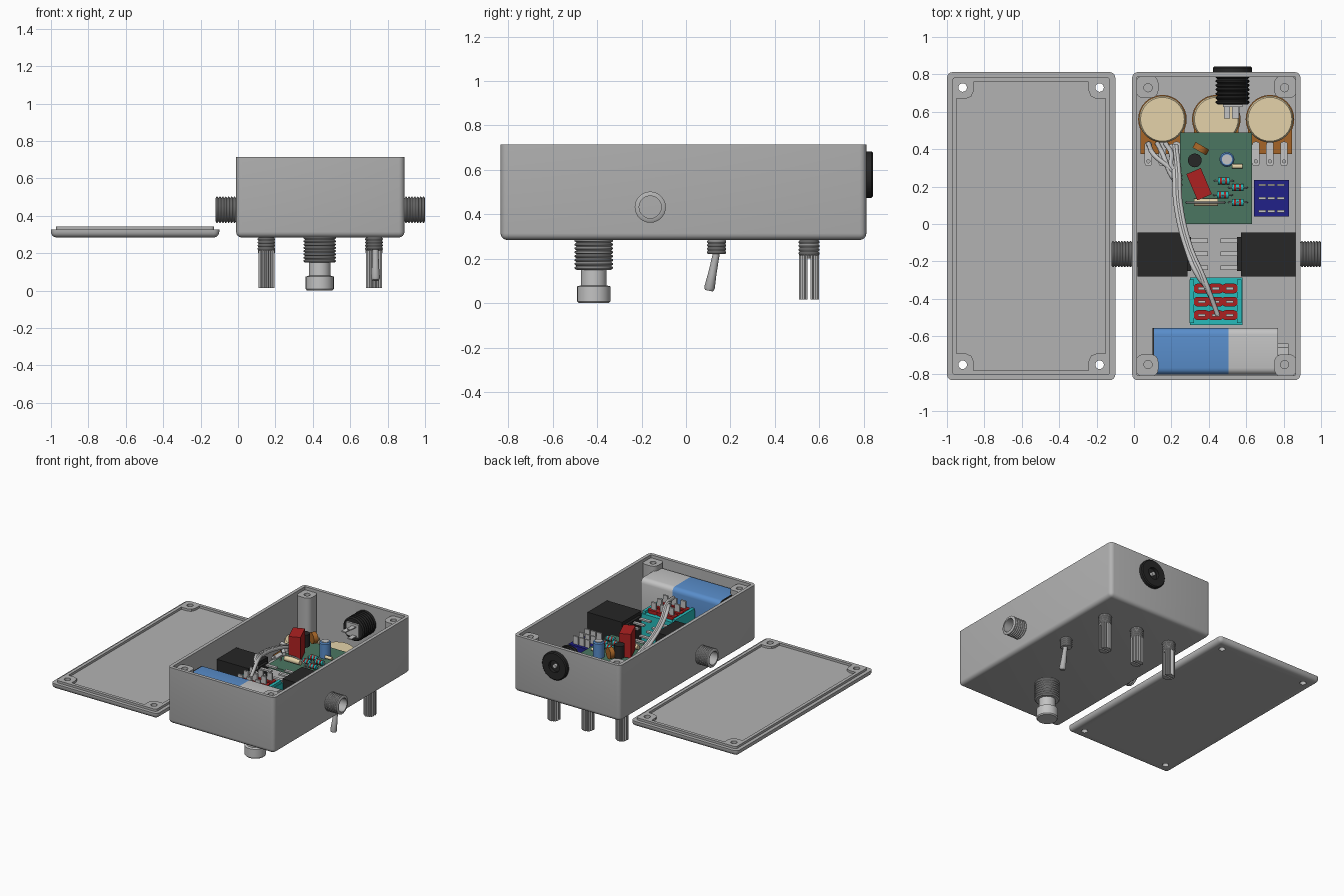
import bpy, bmesh
from math import sin, cos, pi, radians
from mathutils import Vector, Matrix

if "Cube" in bpy.data.objects:
    bpy.data.objects.remove(bpy.data.objects["Cube"])
made = []


def material(name, *rgb):
    m = bpy.data.materials.new(name)
    m.use_nodes = True
    m.diffuse_color = (*rgb, 1)
    m.node_tree.nodes["Principled BSDF"].inputs["Base Color"].default_value = (*rgb, 1)
    return m


grey = material("cast grey", .45, .45, .45)
silver = material("light grey", .55, .55, .55)
black = material("black plastic", .02, .02, .02)
green = material("board green", .07, .18, .12)
blue = material("battery blue", .1, .27, .6)
navy = material("navy", .015, .015, .25)
cream = material("cream", .78, .65, .4)
red = material("red", .42, .015, .015)
teal = material("teal", .02, .5, .5)
brown = material("orange brown", .38, .13, .02)


def add(name, bm, mat):
    bmesh.ops.recalc_face_normals(bm, faces=bm.faces[:])
    me = bpy.data.meshes.new(name)
    bm.to_mesh(me)
    bm.free()
    ob = bpy.data.objects.new(name, me)
    me.materials.append(mat)
    bpy.context.collection.objects.link(ob)
    made.append(ob)
    return ob


def cube(lo, hi):
    bm = bmesh.new()
    bmesh.ops.create_cube(bm, size=1)
    lo, hi = Vector(lo), Vector(hi)
    for v in bm.verts:
        v.co = (lo + hi) / 2 + v.co * (hi - lo)
    return bm


def round_edges(bm, rule, r):
    es = [e for e in bm.edges if rule(*[v.co for v in e.verts])]
    bmesh.ops.bevel(bm, geom=es, offset=r, segments=4, profile=.5, affect='EDGES')


def box(name, lo, hi, mat, turn=0, along=None, r=.02):
    """Box, optionally rounded along one axis and turned about z."""
    bm = cube(lo, hi)
    if along is not None:
        round_edges(bm, lambda a, b: abs(a[along] - b[along]) > 1e-4, r)
    c = (Vector(lo) + Vector(hi)) / 2
    bmesh.ops.rotate(bm, verts=bm.verts, cent=c, matrix=Matrix.Rotation(radians(turn), 3, 'Z'))
    return add(name, bm, mat)


def lathe(name, profile, at, axis, mat, seg=24, tube=False):
    """Spin (radius, height) points about an axis; a tube joins its ends."""
    bm = bmesh.new()
    q = Vector(axis).to_track_quat('Z', 'Y')
    rings = [[bm.verts.new(Vector(at) + q @ Vector((r * cos(2 * pi * i / seg), r * sin(2 * pi * i / seg), h)))
              for i in range(seg)] for r, h in profile]
    pairs = list(zip(rings, rings[1:]))
    if tube:
        pairs.append((rings[-1], rings[0]))
    else:
        bm.faces.new(rings[0])
        bm.faces.new(rings[-1])
    for a, b in pairs:
        for i in range(seg):
            j = (i + 1) % seg
            bm.faces.new((a[i], a[j], b[j], b[i]))
    return add(name, bm, mat)


def rod(name, r, length, at, axis, mat, seg=16):
    return lathe(name, [(r, 0), (r, length)], at, axis, mat, seg)


def thread(r, h0, h1, n):
    step = (h1 - h0) / n
    return [p for i in range(n) for p in ((r * .9, h0 + i * step), (r, h0 + (i + .35) * step),
                                          (r, h0 + (i + .65) * step), (r * .9, h0 + (i + 1) * step - .001))]


def prism(name, pts, z0, z1, mat):
    bm = bmesh.new()
    f = bm.faces.new([bm.verts.new((x, y, z0)) for x, y in pts])
    g = bmesh.ops.extrude_face_region(bm, geom=[f])["geom"]
    for v in g:
        if isinstance(v, bmesh.types.BMVert):
            v.co.z = z1
    return add(name, bm, mat)


def cut(ob, *cutters):
    for c in cutters:
        m = ob.modifiers.new("cut", 'BOOLEAN')
        m.operation, m.solver, m.object = 'DIFFERENCE', 'EXACT', c
    deps = bpy.context.evaluated_depsgraph_get()
    me = bpy.data.meshes.new_from_object(ob.evaluated_get(deps))
    ob.modifiers.clear()
    ob.data = me
    for c in cutters:
        made.remove(c)
        bpy.data.objects.remove(c)


def wire(name, pts, r, mat):
    cu = bpy.data.curves.new(name, 'CURVE')
    cu.dimensions, cu.bevel_depth, cu.bevel_resolution = '3D', r, 2
    cu.use_fill_caps = True
    s = cu.splines.new('BEZIER')
    s.bezier_points.add(len(pts) - 1)
    for b, p in zip(s.bezier_points, pts):
        b.co = p
        b.handle_left_type = b.handle_right_type = 'AUTO'
    bpy.context.collection.objects.link(bpy.data.objects.new(name, cu))
    cu.materials.append(mat)


# Enclosure: rounded outside, hollowed from the top
X0, X1, Y0, Y1, Z0, Z1 = -.01, .89, -.835, .812, .284, .713
bm = cube((X0, Y0, Z0), (X1, Y1, Z1))
round_edges(bm, lambda a, b: a.z < Z0 + .01 or b.z < Z0 + .01, .03)
top = max(bm.faces, key=lambda f: f.calc_center_median().z)
bmesh.ops.inset_region(bm, faces=[top], thickness=.026)
g = bmesh.ops.extrude_face_region(bm, geom=[top])["geom"]
for v in g:
    if isinstance(v, bmesh.types.BMVert):
        v.co.z = Z0 + .02
if top.is_valid:
    bmesh.ops.delete(bm, geom=[top], context='FACES_ONLY')
add("enclosure", bm, grey)

# Lid: plate with a raised rim and four screw corners
cx, cy, hx, hy = -.55, (Y0 + Y1) / 2, .45, (Y1 - Y0) / 2
bm = cube((cx - hx, cy - hy, Z0), (cx + hx, cy + hy, .326))
round_edges(bm, lambda a, b: a.z < Z0 + .01 or b.z < Z0 + .01, .03)
lid = add("lid", bm, grey)
rim = box("lid_rim", (cx - hx + .027, cy - hy + .027, .32), (cx + hx - .027, cy + hy - .027, .343), grey, along=2)
ix, iy, outline = hx - .052, hy - .052, []
for sx, sy in ((1, 1), (-1, 1), (-1, -1), (1, -1)):
    pts = [(ix, iy - .09), (ix - .05, iy - .09), (ix - .078, iy - .078), (ix - .09, iy - .05), (ix - .09, iy)]
    outline += [(cx + sx * x, cy + sy * y) for x, y in (pts if sx * sy > 0 else pts[::-1])]
cut(rim, prism("recess", outline, .3, .4, grey))
for part in (lid, rim):
    cut(part, *[rod("screw_hole", .023, .2, (cx + sx * .366, cy + sy * .741, .25), (0, 0, 1), grey)
                for sx in (1, -1) for sy in (1, -1)])

# Screw posts inside the enclosure corners
for sx in (1, -1):
    for sy in (1, -1):
        x, y = .44 + sx * .37, cy + sy * .745
        post = box("screw_post", (x - .06, y - .06, .29), (x + .06, y + .06, .69), grey, along=2, r=.04)
        cut(post, rod("hole", .022, .3, (x - sx * .005, y - sy * .005, .5), (0, 0, 1), grey))

# Potentiometers with split knurled shafts
for px in (.152, .44, .727):
    py = .56
    lathe("pot_can", [(.125, .32), (.125, .425), (.117, .437)], (px, py, 0), (0, 0, 1), cream, 32)
    rod("pot_rim", .13, .03, (px, py, .315), (0, 0, 1), brown, 32)
    box("pot_base", (px - .118, .375, .325), (px + .118, .52, .352), brown)
    for dx in (-.075, 0, .075):
        lug = box("pot_lug", (px + dx - .02, .31, .352), (px + dx + .02, .44, .362), silver, along=2, r=.015)
        cut(lug, rod("hole", .009, .1, (px + dx, .335, .32), (0, 0, 1), silver, 8))
    lathe("pot_bushing", thread(.047, .215, .3, 5), (px, .554, 0), (0, 0, 1), grey)
    star = [(px + r * cos(pi * i / 18), .554 + r * sin(pi * i / 18))
            for i in range(36) for r in ((.045, .039)[i % 2],)]
    shaft = prism("pot_shaft", star, .015, .22, grey)
    cut(shaft, box("slit", (px - .1, .548, 0), (px + .1, .56, .2), grey))

# Foot switch with body, solder pads and lugs
fx, fy = .437, -.415
lathe("foot_switch_bushing", thread(.087, .15, .29, 8), (fx, fy, 0), (0, 0, 1), grey, 32)
lathe("foot_switch_button", [(.068, 0), (.075, .008), (.075, .075), (.058, .08), (.058, .16)],
      (fx, fy, 0), (0, 0, 1), silver, 32)
box("foot_switch_body", (.3, -.54, .3), (.58, -.287, .54), teal)
for dx in (-.127, .127):
    box("foot_switch_clip", (fx + dx - .012, -.53, .54), (fx + dx + .012, -.297, .56), teal)
for y in (-.345, -.415, -.487):
    for dx in (-.075, 0, .075):
        box("switch_pad", (fx + dx - .042, y - .026, .54), (fx + dx + .042, y + .026, .565), red, along=2)
        box("switch_lug", (fx + dx - .02, y - .007, .56), (fx + dx + .02, y + .007, .62), silver)

# Toggle switch
tx, ty = .735, .138
box("toggle_body", (tx - .093, ty - .098, .3), (tx + .093, ty + .098, .44), navy)
for dx in (-.05, 0, .05):
    for dy in (-.07, 0, .07):
        box("toggle_lug", (tx + dx - .02, ty + dy - .006, .44), (tx + dx + .02, ty + dy + .006, .5), silver)
lathe("toggle_bushing", thread(.043, .22, .3, 5), (tx - .005, ty, 0), (0, 0, 1), grey)
lathe("toggle_lever", [(.015, 0), (.019, .1), (.024, .165), (.018, .178)][::1],
      (tx, ty, .23), (0, -.2, -1), grey, 16)

# Side jacks: threaded sleeve, housing and terminals
for s, lo, hi in ((-1, .018, .285), (1, .572, .863)):
    ex = .44 + s * .45
    lathe("jack_sleeve", [(.05, -.03), *thread(.07, -.03, .11, 9), (.05, .11)],
          (ex, -.161, .432), (s, 0, 0), grey, 28, True)
    box("jack_housing", (lo, -.28, .305), (hi, -.045, .565), black)
    inner = hi if s < 0 else lo
    box("jack_nose", (inner - .02, -.25, .32), (inner + .02, -.07, .54), black)
    for y in (-.09, -.16, -.235):
        for z in (.39, .52):
            a, b = sorted((inner, inner - s * .11))
            box("jack_terminal", (a, y - .012, z), (b, y + .012, z + .012), silver)

# Power jack in the back wall
at = (.527, 0, .578)
lathe("power_jack_flange", [(.045, .79), (.105, .79), (.105, .835), (.098, .842), (.045, .842)],
      at, (0, 1, 0), black, 32, True)
lathe("power_jack_body", thread(.09, .64, .82, 8), at, (0, 1, 0), black, 28)
rod("power_jack_pin", .015, .03, (.527, .81, .578), (0, 1, 0), silver)
box("power_jack_back", (.475, .625, .53), (.58, .645, .63), silver)
for dx, dz in ((-.03, 0), (.015, .03), (.02, -.04)):
    box("power_jack_lug", (.527 + dx - .017, .565, .575 + dz), (.527 + dx + .017, .64, .583 + dz), silver)

# Battery
yb, zb = (-.805, -.556), (.306, .652)
for name, a, b, mat in (("battery_end", .1, .108, black), ("battery_wrap", .108, .505, blue),
                        ("battery_top", .505, .77, silver)):
    box(name, (a, yb[0], zb[0]), (b, yb[1], zb[1]), mat, along=0, r=.035)
rod("battery_post", .04, .055, (.77, -.68, .57), (1, 0, 0), silver, 6)
rod("battery_stud", .032, .05, (.77, -.68, .39), (1, 0, 0), silver)

# Circuit board and its components
zt = .475
box("circuit_board", (.245, 0, .455), (.632, .49, zt), green)
box("film_capacitor", (.306, .137, zt + .015), (.39, .289, .67), red, 23)
lathe("transistor", [(.037, zt + .04), (.037, .61)], (.325, .34, 0), (0, 0, 1), black, 16)
disc = rod("disc_capacitor", .042, .034, (.349, .388, .56), (.5, .87, 0), brown, 20)
lathe("can_capacitor", [(.04, zt), (.04, .585), (.033, .593)], (.497, .345, 0), (0, 0, 1), blue, 20)
rod("can_capacitor_top", .027, .004, (.497, .345, .592), (0, 0, 1), silver)
rod("axial_capacitor", .02, .13, (.32, .115, .505), (1, 0, 0), cream)
wire("axial_lead", [(.28, .115, zt), (.285, .115, .505), (.48, .115, .505), (.485, .115, zt)], .005, silver)
rod("diode", .012, .055, (.525, .308, .495), (1, 0, 0), cream)
for x, y in ((.48, .23), (.555, .195), (.475, .155), (.555, .115)):
    rod("resistor", .018, .062, (x - .031, y, .505), (1, 0, 0), teal, 12)
    for dx in (-.02, .006):
        rod("resistor_band", .0195, .011, (x + dx, y, .505), (1, 0, 0), red, 12)
    wire("resistor_lead", [(x - .05, y, zt), (x - .045, y, .505), (x + .045, y, .505), (x + .05, y, zt)], .004, silver)

# Hook-up wires from the left potentiometer and on to the foot switch
for x, e in ((.077, .29), (.125, .26), (.17, .31)):
    wire("pot_wire", [(x, .43, .365), (x + .03, .37, .46), (.2, e, .49), (.25, e - .06, .485)], .013, silver)
for i, y in enumerate((-.345, -.415, -.487)):
    d = i * .012
    wire("switch_wire", [(.2 + d, .42, .4), (.215 + d, .28, .5), (.225 + d, .1, .56), (.28 + d, -.13, .62),
                         (.35 + d, -.29, .66), (.4 + d * 2, y, .62)], .013, silver)

# Smooth shading with sharp edges kept
bpy.ops.object.select_all(action='DESELECT')
for ob in made:
    ob.select_set(True)
bpy.context.view_layer.objects.active = made[0]
bpy.ops.object.shade_smooth_by_angle(angle=radians(35))
